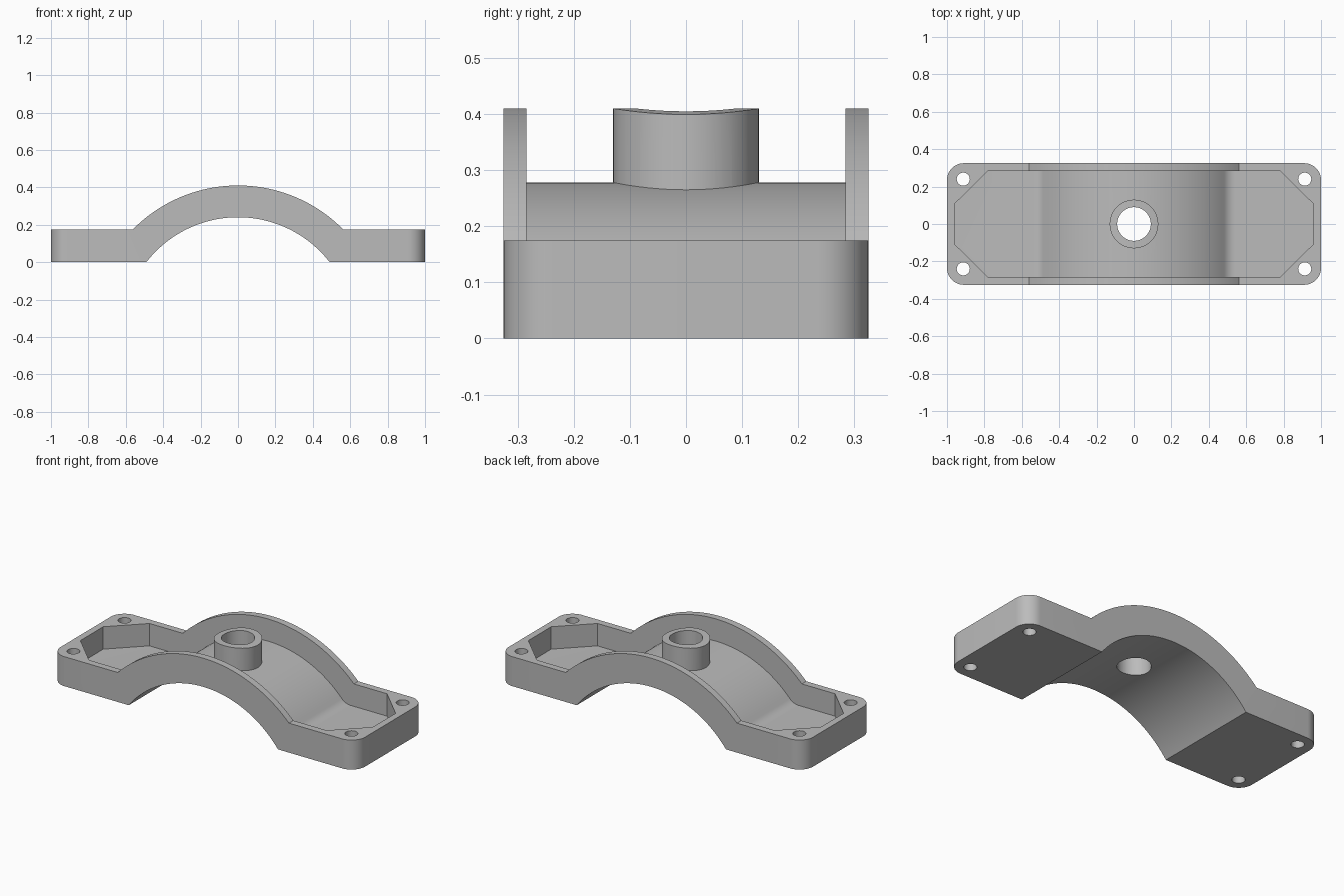
import bpy, bmesh
from math import sin, cos, pi, sqrt, atan2, asin, radians
from mathutils import Vector

cube = bpy.data.objects.get("Cube")
if cube:
    bpy.data.objects.remove(cube, do_unlink=True)

# Main dimensions
HALF_Y = 0.325          # half depth of the clamp
FLANGE_Z = 0.175        # flange height
AXIS_Z = -0.38          # height of the arch axis
R_IN, R_FLOOR, R_OUT = 0.62, 0.658, 0.79
FLOOR_Z, FILLET = 0.042, 0.08
TALL = 0.7

grey = bpy.data.materials.new("plain grey")
grey.use_nodes = True
grey.diffuse_color = (0.5, 0.5, 0.5, 1)
grey.node_tree.nodes["Principled BSDF"].inputs["Base Color"].default_value = (0.5, 0.5, 0.5, 1)


def prism(name, points, offset, depth):
    """Extrude a closed outline of 3D points along a vector."""
    bm = bmesh.new()
    face = bm.faces.new([bm.verts.new(Vector(p) + Vector(offset)) for p in points])
    result = bmesh.ops.extrude_face_region(bm, geom=[face])
    verts = [v for v in result["geom"] if isinstance(v, bmesh.types.BMVert)]
    bmesh.ops.translate(bm, vec=depth, verts=verts)
    bmesh.ops.recalc_face_normals(bm, faces=bm.faces)
    mesh = bpy.data.meshes.new(name)
    bm.to_mesh(mesh)
    bm.free()
    mesh.materials.append(grey)
    obj = bpy.data.objects.new(name, mesh)
    bpy.context.collection.objects.link(obj)
    return obj


def side_prism(name, outline, half):
    return prism(name, [(x, 0, z) for x, z in outline], (0, -half, 0), (0, 2 * half, 0))


def plan_prism(name, outline):
    return prism(name, [(x, y, 0) for x, y in outline], (0, 0, -0.1), (0, 0, TALL + 0.2))


def arc(cx, cy, r, a0, a1, n):
    return [(cx + r * cos(a0 + (a1 - a0) * i / n), cy + r * sin(a0 + (a1 - a0) * i / n))
            for i in range(n + 1)]


def circle(cx, cy, r, n=64):
    return arc(cx, cy, r, 0, 2 * pi, n)[:-1]


def combine(target, tool, operation):
    """Apply a boolean and discard the helper."""
    tool.hide_render = True
    mod = target.modifiers.new("cut", "BOOLEAN")
    mod.object, mod.operation, mod.solver = tool, operation, "EXACT"
    bpy.context.view_layer.objects.active = target
    bpy.ops.object.modifier_apply(modifier=mod.name)
    bpy.data.objects.remove(tool, do_unlink=True)


# Solid arch with two flanges, from its side profile
a_out = asin((FLANGE_Z - AXIS_Z) / R_OUT)
a_in = asin(-AXIS_Z / R_IN)
profile = ([(-1.1, 0), (-1.1, FLANGE_Z)]
           + arc(0, AXIS_Z, R_OUT, pi - a_out, a_out, 72)
           + [(1.1, FLANGE_Z), (1.1, 0)]
           + arc(0, AXIS_Z, R_IN, a_in, pi - a_in, 72))
body = side_prism("clamp_body", profile, HALF_Y + 0.1)

# Rounded plan outline
r = 0.09
plan = []
for k, (sx, sy) in enumerate([(1, 1), (-1, 1), (-1, -1), (1, -1)]):
    plan += arc(sx * (1 - r), sy * (HALF_Y - r), r, k * pi / 2, (k + 1) * pi / 2, 14)
combine(body, plan_prism("plan_outline", plan), "INTERSECT")

# Pocket: arched floor blended into flat flange floors
fx = sqrt((R_FLOOR + FILLET) ** 2 - (FLOOR_Z + FILLET - AXIS_Z) ** 2)
fz = FLOOR_Z + FILLET
a_floor = atan2(fz - AXIS_Z, fx)
right_blend = arc(fx, fz, FILLET, -pi / 2, a_floor - pi, 10)
left_blend = [(-x, z) for x, z in reversed(right_blend)]
floor = (right_blend + arc(0, AXIS_Z, R_FLOOR, a_floor, pi - a_floor, 64)[1:-1] + left_blend)
pocket = side_prism("pocket", [(1.1, TALL), (1.1, FLOOR_Z)] + floor
                    + [(-1.1, FLOOR_Z), (-1.1, TALL)], HALF_Y)

# Chamfered pocket outline, with the round boss left standing
px, py, cx, cy = 0.96, 0.284, 0.78, 0.107
octagon = [(px, -cy), (px, cy), (cx, py), (-cx, py),
           (-px, cy), (-px, -cy), (-cx, -py), (cx, -py)]
combine(pocket, plan_prism("pocket_outline", octagon), "INTERSECT")
combine(pocket, plan_prism("boss", circle(0, 0, 0.13)), "DIFFERENCE")
combine(body, pocket, "DIFFERENCE")

# Centre bore and four screw holes
combine(body, plan_prism("bore", circle(0, 0, 0.09)), "DIFFERENCE")
for sx in (-1, 1):
    for sy in (-1, 1):
        combine(body, plan_prism("screw_hole", circle(sx * 0.913, sy * 0.24, 0.035, 32)), "DIFFERENCE")

# Smooth curved faces, crisp edges
bpy.ops.object.select_all(action="DESELECT")
body.select_set(True)
bpy.context.view_layer.objects.active = body
bpy.ops.object.shade_smooth_by_angle(angle=radians(25))
